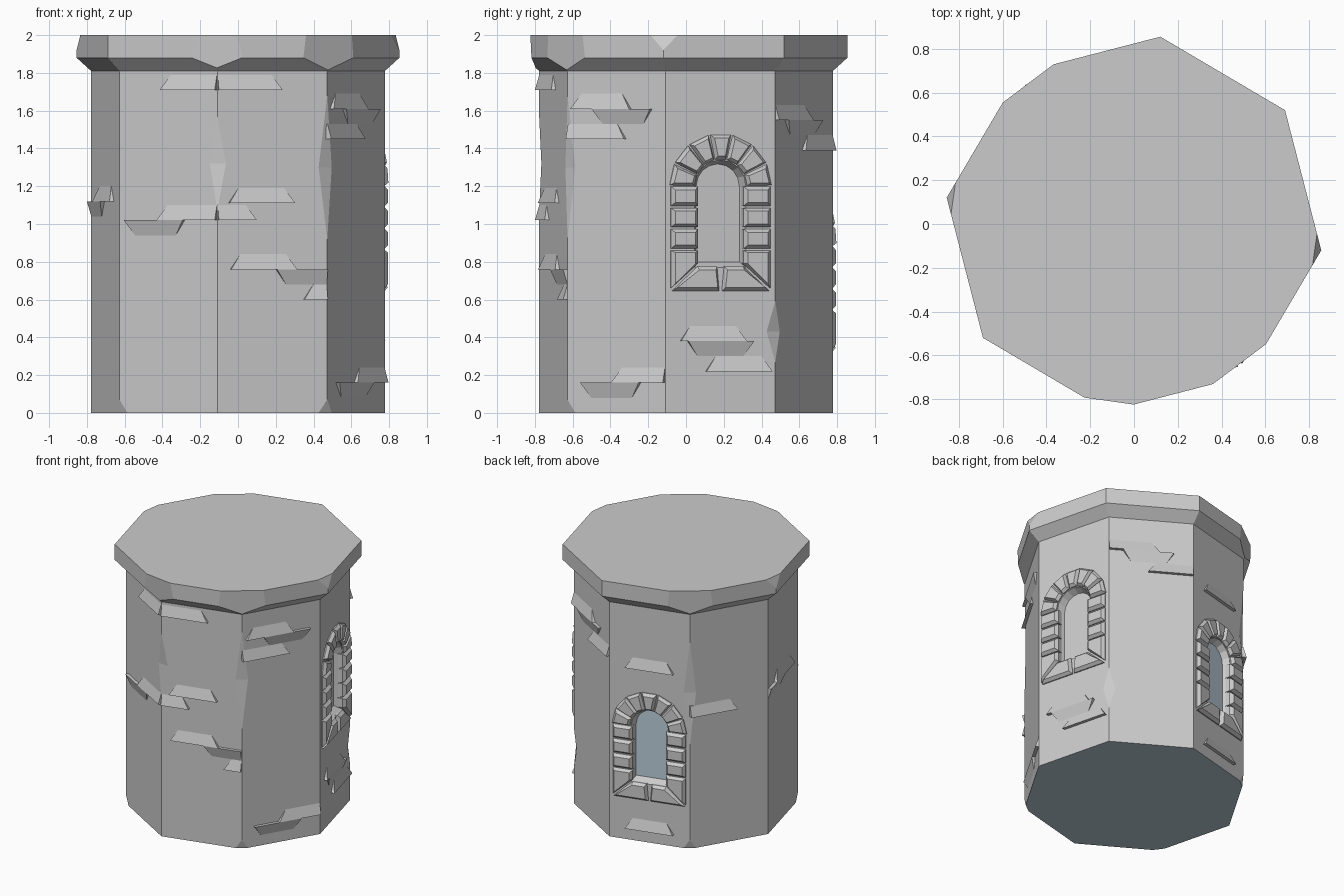
import bpy, bmesh, math
from mathutils import Matrix, Vector

if "Cube" in bpy.data.objects:
    bpy.data.objects.remove(bpy.data.objects["Cube"])

R, RC, TURN = 0.785, 0.863, -8           # body radius, cap radius, first corner angle
APO = R * math.cos(math.pi / 8)          # distance from axis to a wall


def material(name, col):
    m = bpy.data.materials.new(name)
    m.diffuse_color = (*col, 1)
    m.use_nodes = True
    m.node_tree.nodes["Principled BSDF"].inputs["Base Color"].default_value = m.diffuse_color
    return m


STONE = material("stone", (0.8, 0.8, 0.8))
GLASS = material("slate_blue", (0.5, 0.62, 0.69))


def finish(bm, name, mats=(STONE,)):
    bmesh.ops.recalc_face_normals(bm, faces=bm.faces)
    me = bpy.data.meshes.new(name)
    bm.to_mesh(me)
    bm.free()
    for m in mats:
        me.materials.append(m)
    ob = bpy.data.objects.new(name, me)
    bpy.context.collection.objects.link(ob)
    return ob


def turned(deg, out=0):
    """Matrix turned about z: x outwards, y sideways, z up."""
    return Matrix.Rotation(math.radians(deg), 4, 'Z') @ Matrix.Translation((out, 0, 0))


def wall(k):
    return turned(TURN + 22.5 + 45 * k, APO)


def loft(bm, rings, mat):
    """Closed solid through equal-length rings of 3D points."""
    vs = [[bm.verts.new(mat @ Vector(p)) for p in r] for r in rings]
    n = len(vs[0])
    bottom = bm.faces.new(vs[0][::-1])
    bm.faces.new(vs[-1])
    for a, b in zip(vs, vs[1:]):
        for i in range(n):
            j = (i + 1) % n
            bm.faces.new((a[i], a[j], b[j], b[i]))
    return bottom


def octagon(r, z):
    return [turned(TURN + 45 * i) @ Vector((r, 0, z)) for i in range(8)]


# Tower body with flared cap
bm = bmesh.new()
profile = ((R, 0), (R, 1.81), (RC, 1.88), (RC, 2))
base = loft(bm, [octagon(r, z) for r, z in profile], Matrix())
base.material_index = 1
tower = finish(bm, "tower_body", (STONE, GLASS))


# Window helpers
def arch(h, bottom, d):
    """Round-topped outline of half width h at depth d."""
    turns = [math.pi * i / 8 for i in range(9)]
    return ([(d, -h, bottom), (d, h, bottom)]
            + [(d, h * math.cos(t), 1.2 + h * math.sin(t)) for t in turns])


def window_stone(bm, quad, mat):
    """Chamfered block from a quad outline in wall coordinates."""
    us, zs = zip(*quad)
    cu, cz = sum(us) / 4, sum(zs) / 4
    fu = 1 - 0.036 / (max(us) - min(us))
    fz = 1 - 0.036 / (max(zs) - min(zs))
    rings = [[(d, u, z) for u, z in quad] for d in (-0.03, 0.008)]
    rings.append([(0.03, cu + (u - cu) * fu, cz + (z - cz) * fz) for u, z in quad])
    loft(bm, rings, mat)


def window_frame(name, mat):
    bm = bmesh.new()
    lo, hi = .125, .272
    for s in (-1, 1):
        # side stones, tall lowest stone and sill half
        for i in range(3):
            z0, z1 = 0.87 + i * .113, 0.973 + i * .113
            window_stone(bm, [(s * lo, z0), (s * hi, z0), (s * hi, z1), (s * lo, z1)], mat)
        window_stone(bm, [(s * lo, .79), (s * hi, .66), (s * hi, .86), (s * lo, .86)], mat)
        window_stone(bm, [(s * .008, .645), (s * .265, .645), (s * lo, .775), (s * .02, .775)], mat)
    # arch stones
    n, gap = 7, 0.02
    for i in range(n):
        a, b = math.pi * i / n + gap, math.pi * (i + 1) / n - gap
        window_stone(bm, [(r * math.cos(t), 1.2 + r * math.sin(t))
                          for r, t in ((.145, a), (.278, a), (.278, b), (.145, b))], mat)
    finish(bm, name)


# Window frames and recess cutters; the back window sits lower
RIGHT = wall(0)
BACK = wall(2) @ Matrix.Translation((0, 0, -0.32))
window_frame("right_window_frame", RIGHT)
window_frame("back_window_frame", BACK)
bm = bmesh.new()
for mat in (RIGHT, BACK):
    loft(bm, [arch(.118, .80, -.055), arch(.14, .77, 0), arch(.16, .75, .05)], mat)


# Chipped corners: V notches given by corner, height, half height
def chip(corner, z, h):
    r_out = RC if z > 1.9 else R
    depth = .03 if z > 1.9 else .018
    r_in, far = r_out - depth, 1.0
    e = h / depth * (far - r_in)
    prof = [(r_in, z), (far, z - e), (far, z + e)]
    loft(bm, [[(r, y, q) for r, q in prof] for y in (-.3, .3)], turned(TURN + 45 * corner))


for corner, z, h in ((7, 1.3, .38), (6, 1.32, .25), (1, .43, .16), (3, 1.2, .4)):
    chip(corner, z, h)
for corner in (3, 5, 7):
    chip(corner, 0, .07)
for corner in (0, 3, 4, 6):
    chip(corner, 2, .08)
cutter = finish(bm, "cutter")
cutter.hide_render = True
mod = tower.modifiers.new("cut", 'BOOLEAN')
mod.operation, mod.solver, mod.object = 'DIFFERENCE', 'EXACT', cutter
bpy.context.view_layer.objects.active = tower
bpy.ops.object.modifier_apply(modifier="cut")
bpy.data.objects.remove(cutter)

# Blue pane of the back window
bm = bmesh.new()
loft(bm, [arch(.119, .80, -.06), arch(.119, .80, -.05)], BACK)
finish(bm, "back_window_pane", (GLASS,))


# Raised wall bricks in stacks; rows alternate between bottom-proud and top-proud
def brick(bm, k, u, z_top, top_proud):
    z0, z1 = z_top - .08, z_top
    flush, proud = (z0, z1) if top_proud else (z1, z0)
    u0, u1 = max(u - .18, -.298), min(u + .18, .298)
    a = 0 if u0 < -.29 else .055
    b = 0 if u1 > .29 else .055
    loft(bm, [[(-.012, e, proud), (.024, e, proud), (0, e + t, flush), (-.012, e + t, flush)]
              for e, t in ((u0, a), (u1, -b))], wall(k))


STACKS = (  # wall, top height, sideways centre of each row
    (5, 1.79, .14), (6, 1.79, -.13), (5, 1.1, .12, -.08), (6, 1.1, -.27),
    (6, 1.19, -.06), (6, .84, -.05, .2, .35), (7, 1.69, -.09, .04, -.12),
    (7, .24, .16, -.03), (0, .46, -.04, 0, .1), (1, 1.63, -.12, -.02, .16),
    (2, 1.41, .0), (2, .17, 0), (3, 1.1, -.12), (4, 1.2, 0, -.2))
bm = bmesh.new()
for k, z, *rows in STACKS:
    for i, u in enumerate(rows):
        brick(bm, k, u, z - .08 * i, i % 2)
finish(bm, "wall_bricks")
